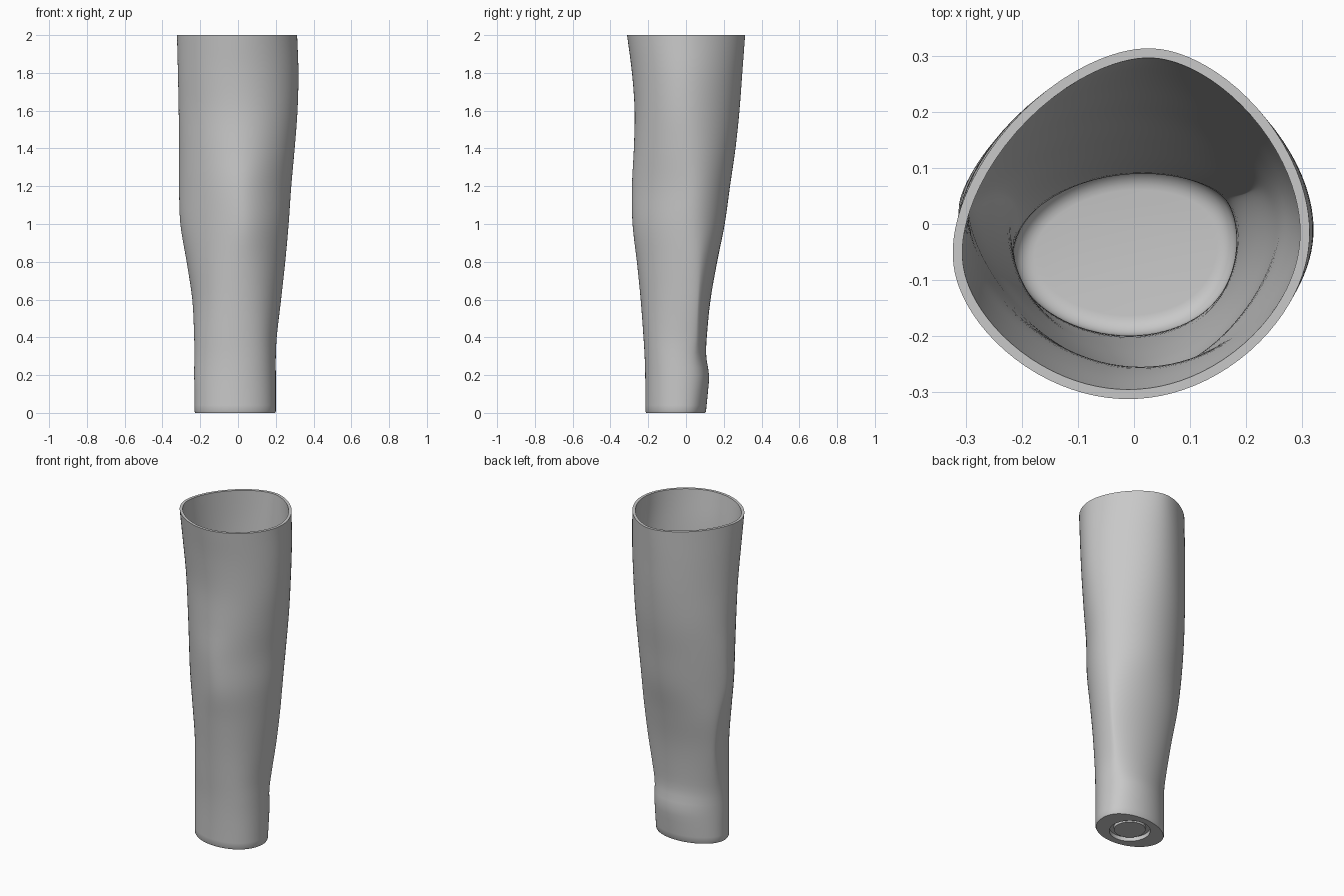
import bpy, bmesh, math
from mathutils import Vector

cube = bpy.data.objects.get("Cube")
if cube:
    bpy.data.objects.remove(cube, do_unlink=True)

SIDES = 96
WALL = 0.017
FLOOR = 0.08
FILLET = 0.035
HUB = Vector((-0.015, -0.055))

# Height, then reach of the wall in eight directions, counter-clockwise from +x (thousandths)
SECTIONS = [
    (0.0, (200, 153, 105, 159, 230, 238, 215, 217)),
    (0.1, (200, 161, 115, 160, 230, 238, 215, 217)),
    (0.2, (200, 167, 122, 160, 232, 238, 216, 217)),
    (0.3, (200, 163, 107, 159, 231, 238, 219, 219)),
    (0.4, (205, 174, 110, 170, 232, 240, 225, 222)),
    (0.6, (228, 200, 130, 200, 242, 243, 240, 233)),
    (0.8, (250, 223, 165, 233, 272, 254, 260, 249)),
    (1.0, (268, 243, 205, 254, 305, 264, 283, 267)),
    (1.2, (282, 262, 233, 270, 312, 270, 286, 270)),
    (1.4, (300, 280, 262, 280, 312, 275, 276, 281)),
    (1.6, (315, 291, 283, 283, 314, 283, 272, 291)),
    (1.8, (320, 299, 298, 284, 318, 302, 286, 299)),
    (2.0, (313, 302, 313, 282, 323, 323, 312, 307)),
]


def slope(i, k):
    """Slope of direction k at section i."""
    a, b = SECTIONS[max(i - 1, 0)], SECTIONS[min(i + 1, len(SECTIONS) - 1)]
    return (b[1][k] - a[1][k]) / (b[0] - a[0])


def reaches(z):
    """Smoothly interpolated reach in the eight directions at height z."""
    i = 0
    while i < len(SECTIONS) - 2 and z > SECTIONS[i + 1][0]:
        i += 1
    (za, a), (zb, b) = SECTIONS[i], SECTIONS[i + 1]
    d = zb - za
    t = (z - za) / d
    s = t * t * (3 - 2 * t)
    return [(a[k] * (1 - s) + b[k] * s
             + d * t * (1 - t) * ((1 - t) * slope(i, k) - t * slope(i + 1, k))) / 1000
            for k in range(8)]


def outline(z, inset=0.0, height=None):
    """Rounded section whose silhouette has the given reaches, moved inward by inset."""
    reach = reaches(z)
    weights = [(1, 2), (2, 2), (3, 2), (4, 1)]
    points = []
    for n in range(SIDES):
        angle = math.tau * n / SIDES
        h, dh = -inset, 0.0
        for k, r in enumerate(reach):
            t = angle - k * math.tau / 8
            h += r * (1 + sum(w * math.cos(m * t) for m, w in weights)) / 8
            dh -= r * sum(w * m * math.sin(m * t) for m, w in weights) / 8
        c, s = math.cos(angle), math.sin(angle)
        points.append((h * c - dh * s, h * s + dh * c, z if height is None else height))
    return points


def circle(radius, z):
    return [(HUB.x + radius * math.cos(math.tau * n / SIDES),
             HUB.y + radius * math.sin(math.tau * n / SIDES), z) for n in range(SIDES)]


def loft(name, rings, material):
    """Skin a list of rings and cap both ends."""
    bm = bmesh.new()
    loops = [[bm.verts.new(p) for p in ring] for ring in rings]
    for lower, upper in zip(loops, loops[1:]):
        for n in range(SIDES):
            m = (n + 1) % SIDES
            bm.faces.new((lower[n], lower[m], upper[m], upper[n]))
    bm.faces.new(list(reversed(loops[0])))
    bm.faces.new(loops[-1])
    bmesh.ops.recalc_face_normals(bm, faces=bm.faces)
    mesh = bpy.data.meshes.new(name)
    bm.to_mesh(mesh)
    bm.free()
    obj = bpy.data.objects.new(name, mesh)
    bpy.context.collection.objects.link(obj)
    mesh.materials.append(material)
    bpy.ops.object.select_all(action='DESELECT')
    bpy.context.view_layer.objects.active = obj
    obj.select_set(True)
    bpy.ops.object.shade_smooth_by_angle(angle=math.radians(30))
    return obj


# Single plain grey
grey = bpy.data.materials.new("light_grey")
grey.use_nodes = True
colour = (0.58, 0.58, 0.58, 1)
grey.diffuse_color = colour
grey.node_tree.nodes["Principled BSDF"].inputs["Base Color"].default_value = colour

# Underside: central disc, circular groove, then the flat base
rings = [circle(0.088, 0.008), circle(0.09, 0.025), circle(0.115, 0.025), circle(0.115, 0.0)]
rings.append(outline(0.0, 0.004))
rings.append(outline(0.008))

# Outer wall up to the rim
STEPS = 50
rings += [outline(2 * i / STEPS) for i in range(1, STEPS + 1)]

# Rim and inner wall down to the floor fillet
bottom = FLOOR + FILLET
rings += [outline(2 + (bottom - 2) * i / STEPS, WALL) for i in range(STEPS + 1)]

# Rounded corner into the floor
for i in range(1, 7):
    a = math.pi / 2 * i / 6
    rings.append(outline(bottom - FILLET * math.sin(a), WALL + FILLET * (1 - math.cos(a))))

loft("hollow_sleeve", rings, grey)
